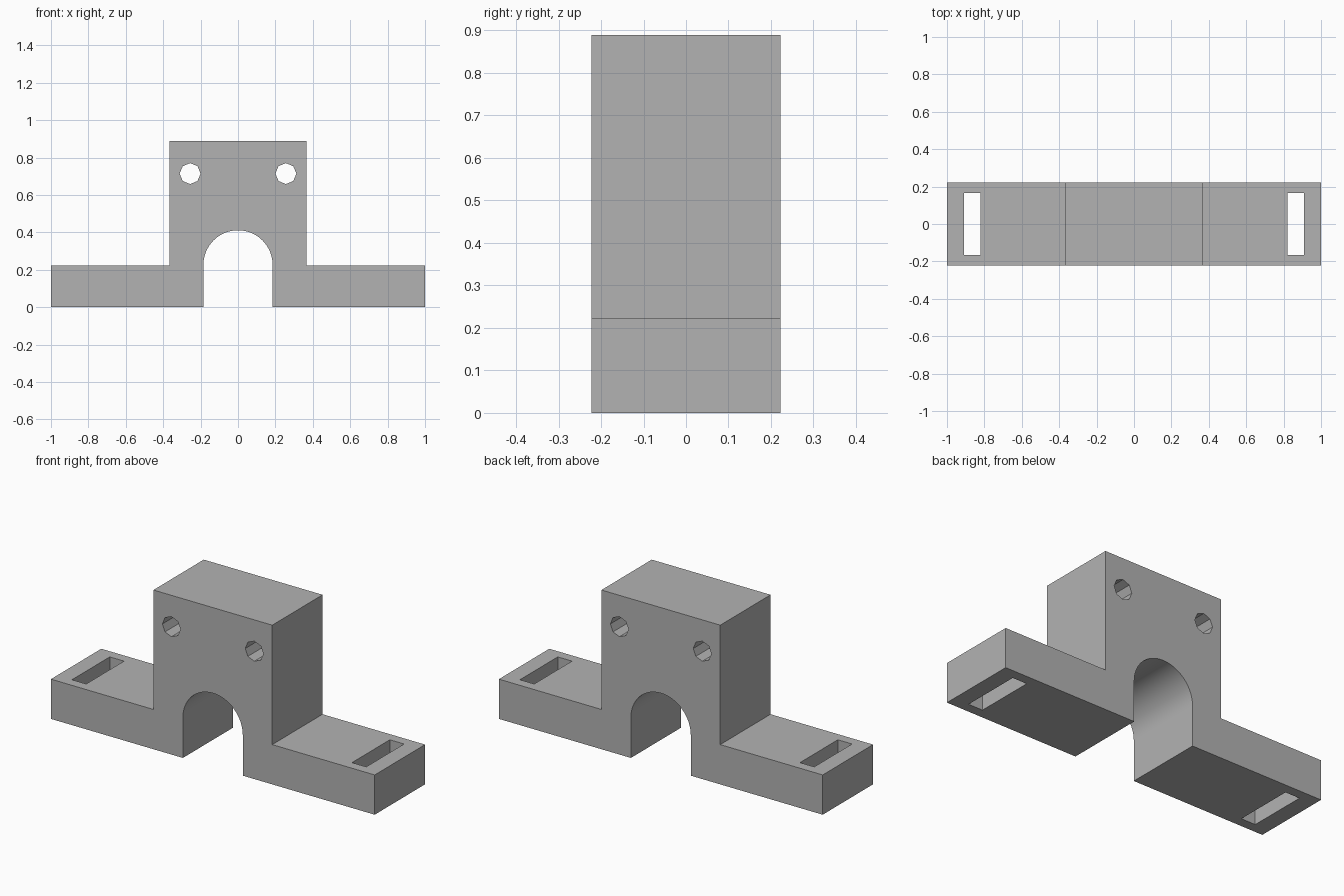
import bpy, bmesh, math
from mathutils import Matrix

cube = bpy.data.objects.get("Cube")
if cube:
    bpy.data.objects.remove(cube, do_unlink=True)

HALF_DEPTH = 0.222
BASE_TOP, BLOCK_TOP = 0.222, 0.889
BLOCK_HALF, ARCH_R, ARCH_Z = 0.367, 0.185, 0.226

grey = bpy.data.materials.new("plain grey")
grey.use_nodes = True
colour = (0.45, 0.45, 0.45, 1)
grey.diffuse_color = colour
grey.node_tree.nodes["Principled BSDF"].inputs["Base Color"].default_value = colour


def add_object(name, bm):
    bmesh.ops.recalc_face_normals(bm, faces=bm.faces)
    mesh = bpy.data.meshes.new(name)
    bm.to_mesh(mesh)
    bm.free()
    mesh.materials.append(grey)
    obj = bpy.data.objects.new(name, mesh)
    bpy.context.collection.objects.link(obj)
    return obj


def cut(target, cutter):
    mod = target.modifiers.new(cutter.name, "BOOLEAN")
    mod.operation = "DIFFERENCE"
    mod.solver = "EXACT"
    mod.object = cutter
    cutter.hide_render = True
    cutter.hide_set(True)


# Bracket body: stepped outline with an arched opening, extruded front to back
segments = 32
arch = [(ARCH_R * math.cos(math.pi * i / segments),
         ARCH_Z + ARCH_R * math.sin(math.pi * i / segments))
        for i in range(segments + 1)]
right_side = [(ARCH_R, 0), (1, 0), (1, BASE_TOP), (BLOCK_HALF, BASE_TOP), (BLOCK_HALF, BLOCK_TOP)]
left_side = [(-x, z) for x, z in reversed(right_side)]
outline = right_side + left_side + arch[::-1]

bm = bmesh.new()
face = bm.faces.new([bm.verts.new((x, -HALF_DEPTH, z)) for x, z in outline])
extruded = bmesh.ops.extrude_face_region(bm, geom=[face])["geom"]
bmesh.ops.translate(bm, vec=(0, 2 * HALF_DEPTH, 0),
                    verts=[v for v in extruded if isinstance(v, bmesh.types.BMVert)])
bracket = add_object("bracket_body", bm)

for side, sign in (("left", 1), ("right", -1)):
    # Mounting slot through each foot
    bm = bmesh.new()
    bmesh.ops.create_cube(bm, size=1, matrix=Matrix.Translation((sign * 0.865, 0, 0.1))
                          @ Matrix.Diagonal((0.088, 0.334, 0.6, 1)))
    cut(bracket, add_object(side + "_slot_cutter", bm))

    # Eight-sided bolt hole through the upper block
    bm = bmesh.new()
    bmesh.ops.create_cone(bm, cap_ends=True, segments=8, radius1=0.056, radius2=0.056, depth=1,
                          matrix=Matrix.Translation((sign * 0.256, 0, 0.714))
                          @ Matrix.Rotation(math.pi / 2, 4, "X"))
    cut(bracket, add_object(side + "_hole_cutter", bm))

# Apply the cuts, remove the cutters, then smooth only the arch
bpy.context.view_layer.objects.active = bracket
bracket.select_set(True)
for mod in list(bracket.modifiers):
    cutter = mod.object
    bpy.ops.object.modifier_apply(modifier=mod.name)
    bpy.data.objects.remove(cutter, do_unlink=True)
bpy.ops.object.shade_smooth_by_angle(angle=math.radians(30))
